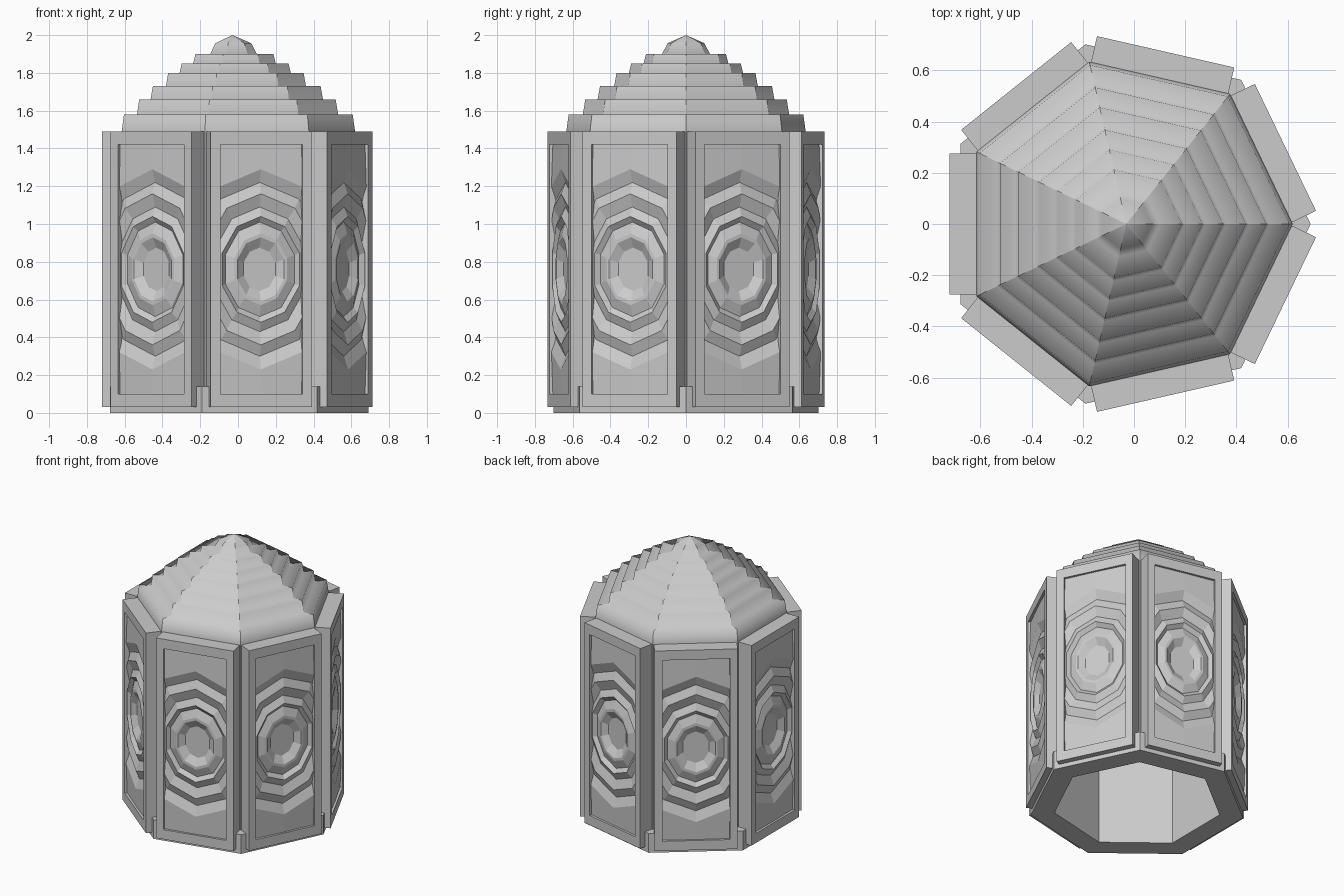
import bpy, bmesh, math

cube = bpy.data.objects.get("Cube")
if cube:
    bpy.data.objects.remove(cube, do_unlink=True)

SIDES = 7
CENTRE = (-0.03, 0, 0)
FACE = 0.69            # distance from the axis to the panel fronts
HALF_W, BOTTOM, TOP = 0.275, 0.03, 1.49
OPEN_W, OPEN_LOW, OPEN_HIGH = 0.223, 0.1, 1.42

stone = bpy.data.materials.new("grey stone")
stone.use_nodes = True
stone.diffuse_color = (0.6, 0.6, 0.6, 1)
stone.node_tree.nodes["Principled BSDF"].inputs["Base Color"].default_value = (0.6, 0.6, 0.6, 1)


def finish(bm, name):
    mesh = bpy.data.meshes.new(name)
    bm.to_mesh(mesh)
    bm.free()
    mesh.materials.append(stone)
    return mesh


def place(mesh, name, angle=0.0):
    obj = bpy.data.objects.new(name, mesh)
    obj.location = CENTRE
    obj.rotation_euler.z = angle
    bpy.context.collection.objects.link(obj)
    return obj


def bridge(bm, a, b):
    n = len(a)
    for k in range(n):
        j = (k + 1) % n
        bm.faces.new((a[k], b[k], b[j], a[j]))


def seven_sided(name, profile, closed, smooth=False):
    """Turn a (radius, height) profile into a seven-sided solid or shell."""
    bm = bmesh.new()
    rings = []
    for r, z in profile:
        rings.append([bm.verts.new((r * math.cos(k * math.tau / SIDES),
                                    r * math.sin(k * math.tau / SIDES), z))
                      for k in range(SIDES)])
    for a, b in zip(rings, rings[1:]):
        bridge(bm, a, b)
    if closed:
        bridge(bm, rings[-1], rings[0])
    bmesh.ops.remove_doubles(bm, verts=bm.verts, dist=0.0005)
    bmesh.ops.recalc_face_normals(bm, faces=bm.faces)
    if smooth:
        for f in bm.faces:
            f.smooth = True
        # keep the ridges between the sides crisp
        for e in bm.edges:
            p, q = (v.co for v in e.verts)
            e.smooth = abs(p.x * q.y - p.y * q.x) > 0.0001
    return place(finish(bm, name), name)


# Base ring and hollow core wall
seven_sided("base_ring", [(0.56, 0), (0.72, 0), (0.72, 0.14), (0.56, 0.14)], True)
seven_sided("core_wall", [(0.56, 0.14), (0.65, 0.14), (0.65, TOP), (0.56, TOP)], True)

# Stepped roof
tiers = [(0.65, 1.49), (0.56, 1.58), (0.48, 1.66), (0.39, 1.73),
         (0.31, 1.8), (0.23, 1.85), (0.13, 1.9)]
roof = []
for (r, z), (_, z_next) in zip(tiers, tiers[1:]):
    roof += [(r, z), (r - 0.013, z_next)]
roof += [tiers[-1], (0.1, 1.957), (0, 2.0)]
seven_sided("stepped_roof", roof, False, True)


# Panel frame: a slab with a rectangular opening
def frame_mesh():
    bm = bmesh.new()

    def rect(x, w, low, high):
        return [bm.verts.new((x, y, z)) for y, z in
                ((-w, low), (w, low), (w, high), (-w, high))]

    back = 0.575
    loops = [rect(back, HALF_W, BOTTOM, TOP), rect(FACE, HALF_W, BOTTOM, TOP),
             rect(FACE, OPEN_W, OPEN_LOW, OPEN_HIGH),
             rect(back, OPEN_W, OPEN_LOW, OPEN_HIGH)]
    for i in range(4):
        bridge(bm, loops[i], loops[(i + 1) % 4])
    bmesh.ops.recalc_face_normals(bm, faces=bm.faces)
    return finish(bm, "panel_frame")


# Panel relief: rippled ten-sided rings around a disc, trimmed to the opening
def relief_mesh():
    bm = bmesh.new()
    middle = 0.76
    ripples = [(0.115, 0.045), (0.17, 0.015), (0.19, 0.015), (0.25, 0.035),
               (0.28, 0.012), (0.33, 0.035), (0.4, 0.012), (0.46, 0.035),
               (0.53, 0.01), (1.1, 0.03)]
    rings = []
    for h, depth in ripples:
        rings.append([bm.verts.new((FACE - depth,
                                    -h / 1.27 * math.sin(k * math.tau / 10),
                                    middle + h * math.cos(k * math.tau / 10)))
                      for k in range(10)])
    bm.faces.new(rings[0])
    for a, b in zip(rings, rings[1:]):
        bridge(bm, a, b)
    for co, no in (((0, OPEN_W, 0), (0, 1, 0)), ((0, -OPEN_W, 0), (0, -1, 0)),
                   ((0, 0, OPEN_LOW), (0, 0, -1)), ((0, 0, OPEN_HIGH), (0, 0, 1))):
        bmesh.ops.bisect_plane(bm, geom=bm.verts[:] + bm.edges[:] + bm.faces[:],
                               plane_co=co, plane_no=no, clear_outer=True)
    return finish(bm, "panel_relief")


frame, relief = frame_mesh(), relief_mesh()
for i in range(SIDES):
    turn = math.pi + i * math.tau / SIDES
    place(frame, f"panel_frame_{i + 1}", turn)
    place(relief, f"panel_relief_{i + 1}", turn)
